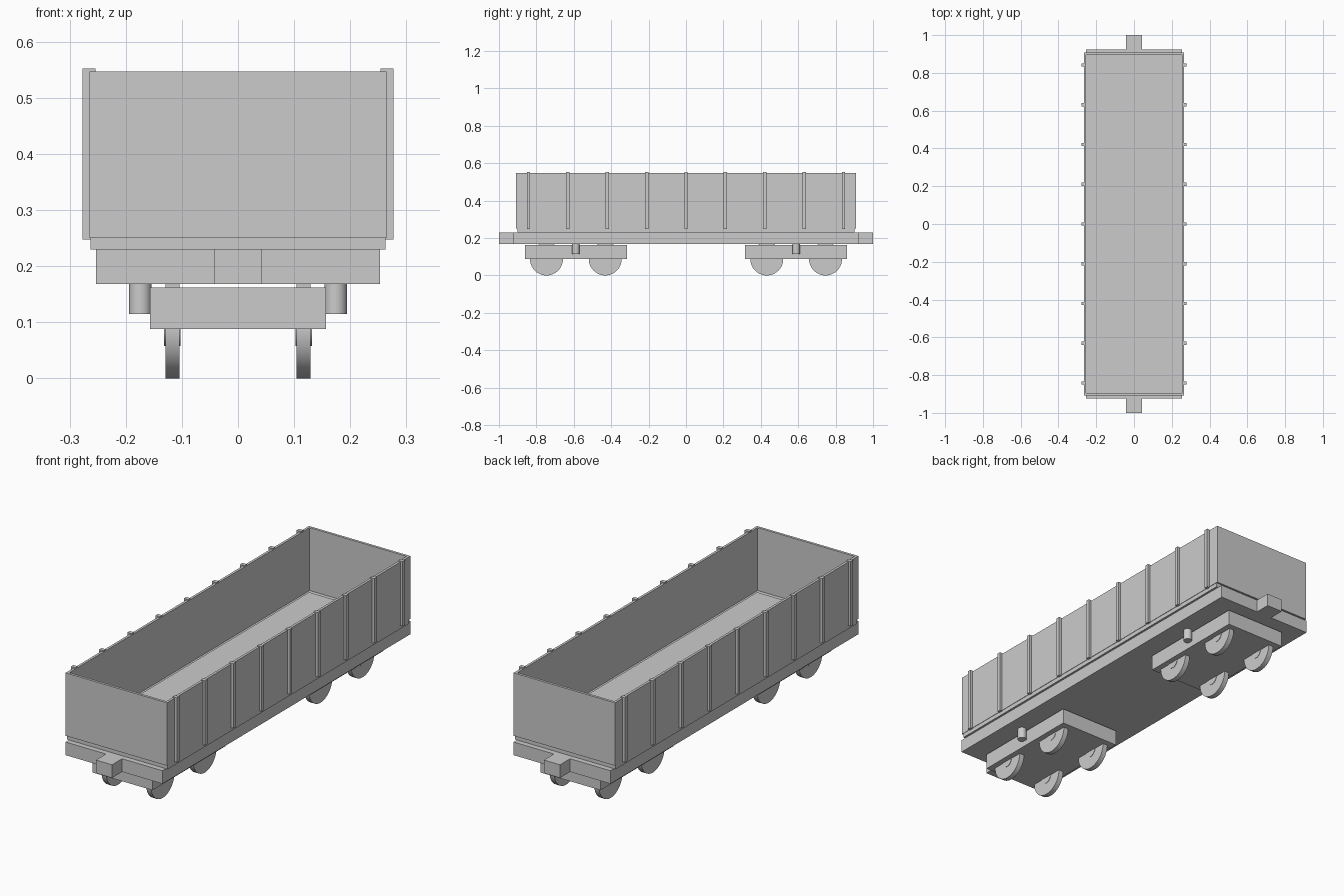
import bpy, math

if "Cube" in bpy.data.objects:
    bpy.data.objects.remove(bpy.data.objects["Cube"])

grey = bpy.data.materials.new("light_grey")
grey.diffuse_color = (0.6, 0.6, 0.6, 1)
grey.use_nodes = True
grey.node_tree.nodes["Principled BSDF"].inputs["Base Color"].default_value = grey.diffuse_color


def box(name, x0, x1, y0, y1, z0, z1):
    bpy.ops.mesh.primitive_cube_add(size=1, location=((x0 + x1) / 2, (y0 + y1) / 2, (z0 + z1) / 2))
    o = bpy.context.object
    o.name = name
    o.scale = (x1 - x0, y1 - y0, z1 - z0)
    bpy.ops.object.transform_apply(location=False, rotation=False, scale=True)
    o.data.materials.append(grey)
    return o


def cylinder(name, radius, depth, loc, along_x=False, sides=32):
    rot = (0, math.pi / 2, 0) if along_x else (0, 0, 0)
    bpy.ops.mesh.primitive_cylinder_add(vertices=sides, radius=radius, depth=depth,
                                        location=loc, rotation=rot)
    o = bpy.context.object
    o.name = name
    o.data.materials.append(grey)
    bpy.ops.object.shade_smooth_by_angle(angle=math.radians(35))
    return o


# Chassis, deck slab and raised inner floor
box("chassis", -0.253, 0.253, -0.925, 0.925, 0.168, 0.23)
box("deck", -0.263, 0.263, -0.9, 0.9, 0.23, 0.25)
box("inner_floor", -0.24, 0.24, -0.873, 0.873, 0.248, 0.254)

for s in (-1, 1):
    side = "right" if s > 0 else "left"
    end = "back" if s > 0 else "front"

    # Thin walls of the open hopper
    box(f"{side}_wall", *sorted((s * 0.253, s * 0.265)), -0.908, 0.908, 0.25, 0.547)
    box(f"{end}_wall", -0.253, 0.253, *sorted((s * 0.896, s * 0.908)), 0.25, 0.547)

    # Nine upright ribs on each side
    for i in range(-4, 5):
        y = i * 0.2105
        box(f"{side}_rib", *sorted((s * 0.254, s * 0.277)), y - 0.009, y + 0.009, 0.247, 0.552)

    # Coupler block
    box(f"{end}_coupler", -0.042, 0.042, *sorted((s * 0.925, s * 1.0)), 0.168, 0.23)

    # Bogie with springs and wheels
    yc = s * 0.589
    box(f"{end}_bogie", -0.157, 0.157, yc - 0.273, yc + 0.273, 0.088, 0.162)
    for sx in (-1, 1):
        cylinder(f"{end}_spring", 0.02, 0.054, (sx * 0.174, yc, 0.142))
        for sy in (-1, 1):
            centre = (sx * 0.117, yc + sy * 0.157, 0.088)
            cylinder(f"{end}_wheel", 0.088, 0.025, centre, True, 40)
            cylinder(f"{end}_wheel_hub", 0.03, 0.029, centre, True, 24)
